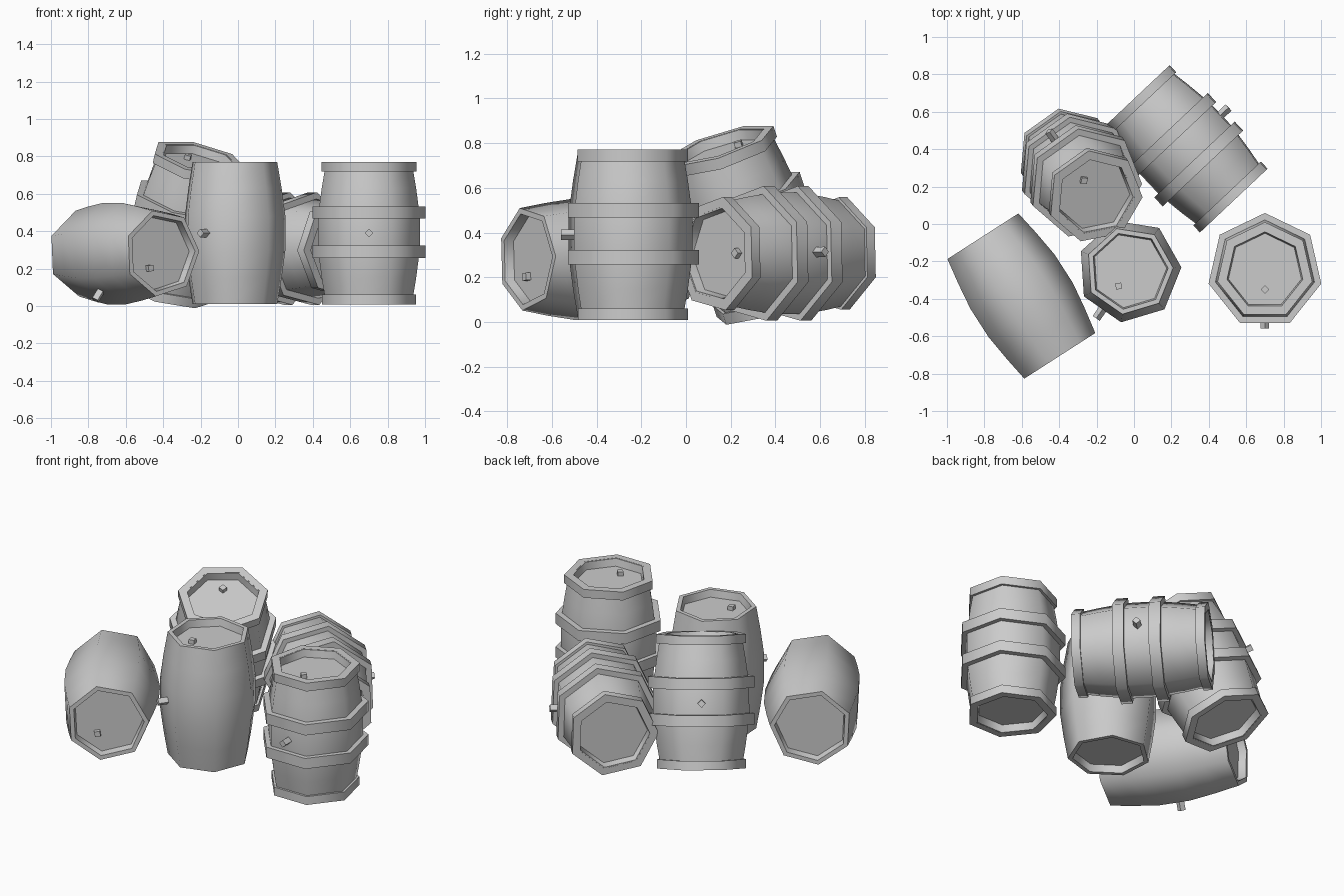
import bpy, bmesh, math
from mathutils import Vector, Matrix

if "Cube" in bpy.data.objects:
    bpy.data.objects.remove(bpy.data.objects["Cube"])

SIDES = 7


def lathe(name, profile, frame, closed=False):
    """Spin a (radius, height) profile into a seven-sided part."""
    bm = bmesh.new()
    rings = []
    for r, h in profile:
        if r == 0:
            rings.append([bm.verts.new((0, 0, h))] * SIDES)
            continue
        ring = []
        for k in range(SIDES):
            a = math.pi / 2 + k * 2 * math.pi / SIDES
            ring.append(bm.verts.new((r * math.cos(a), r * math.sin(a), h)))
        rings.append(ring)
    pairs = list(zip(rings, rings[1:]))
    if closed:
        pairs.append((rings[-1], rings[0]))
    for lo, hi in pairs:
        for k in range(SIDES):
            j = (k + 1) % SIDES
            quad = [lo[k], lo[j], hi[j], hi[k]]
            bm.faces.new(list(dict.fromkeys(quad)))
    finish(name, bm, frame, True)


def finish(name, bm, frame, smooth):
    bmesh.ops.recalc_face_normals(bm, faces=bm.faces[:])
    mesh = bpy.data.meshes.new(name)
    bm.to_mesh(mesh)
    bm.free()
    obj = bpy.data.objects.new(name, mesh)
    bpy.context.collection.objects.link(obj)
    obj.matrix_world = frame
    if smooth:
        bpy.ops.object.select_all(action='DESELECT')
        obj.select_set(True)
        bpy.context.view_layer.objects.active = obj
        bpy.ops.object.shade_smooth_by_angle(angle=math.radians(60))


def peg(name, frame):
    """Small four-sided stopper along local z."""
    bm = bmesh.new()
    bmesh.ops.create_cone(bm, cap_ends=True, segments=4, radius1=0.023,
                          radius2=0.023, depth=0.07)
    finish(name, bm, frame, False)


def barrel(name, centre, axis, bung, hooped):
    # local z runs to the lid with the stopper, local -y points at the side bung
    z = Vector(axis).normalized()
    d = Vector(bung)
    d = (d - z * d.dot(z)).normalized()
    y = -d
    x = y.cross(z)
    frame = Matrix.Translation(centre) @ Matrix((x, y, z)).transposed().to_4x4()

    # staves with recessed lids at both ends
    half = [(0, 0.335), (0.2, 0.335), (0.208, 0.38), (0.235, 0.38),
            (0.259, 0.24), (0.279, 0.09)]
    lathe(name + "_body", [(r, -h) for r, h in half] + half[::-1], frame)

    # metal hoops
    if hooped:
        for i, (h, w, ri, ro) in enumerate([(-0.355, 0.026, 0.215, 0.258),
                                            (-0.1, 0.033, 0.255, 0.309),
                                            (0.11, 0.033, 0.255, 0.309),
                                            (0.355, 0.026, 0.215, 0.26)]):
            lathe(f"{name}_hoop_{i}", [(ri, h - w), (ro, h - w), (ro, h + w), (ri, h + w)],
                  frame, closed=True)

    # side bung and lid stopper
    peg(name + "_side_bung", frame @ Matrix.Translation((0, -0.275, 0))
        @ Matrix.Rotation(math.pi / 2, 4, 'X'))
    peg(name + "_lid_stopper", frame @ Matrix.Translation((0, -0.1, 0.325)))


# two upright barrels
barrel("upright_hooped_barrel", (0.70, -0.25, 0.39), (0, 0, 1), (0, -1, 0), True)
barrel("upright_plain_barrel", (-0.025, -0.25, 0.39), (0, 0, 1), (-0.57, -0.82, 0), False)
# two lying barrels
barrel("lying_plain_barrel", (-0.61, -0.39, 0.283), (0.54, -0.84, 0), (-0.49, -0.32, -0.81), False)
barrel("lying_hooped_barrel", (0.28, 0.41, 0.305), (0.686, -0.728, 0), (0.728, 0.686, 0.03), True)
# leaning barrel
t = math.radians(21.5)
u = Vector((0.58, -0.815, 0))
barrel("leaning_hooped_barrel", (-0.288, 0.262, 0.437),
       u * math.sin(t) + Vector((0, 0, math.cos(t))), -u, True)
